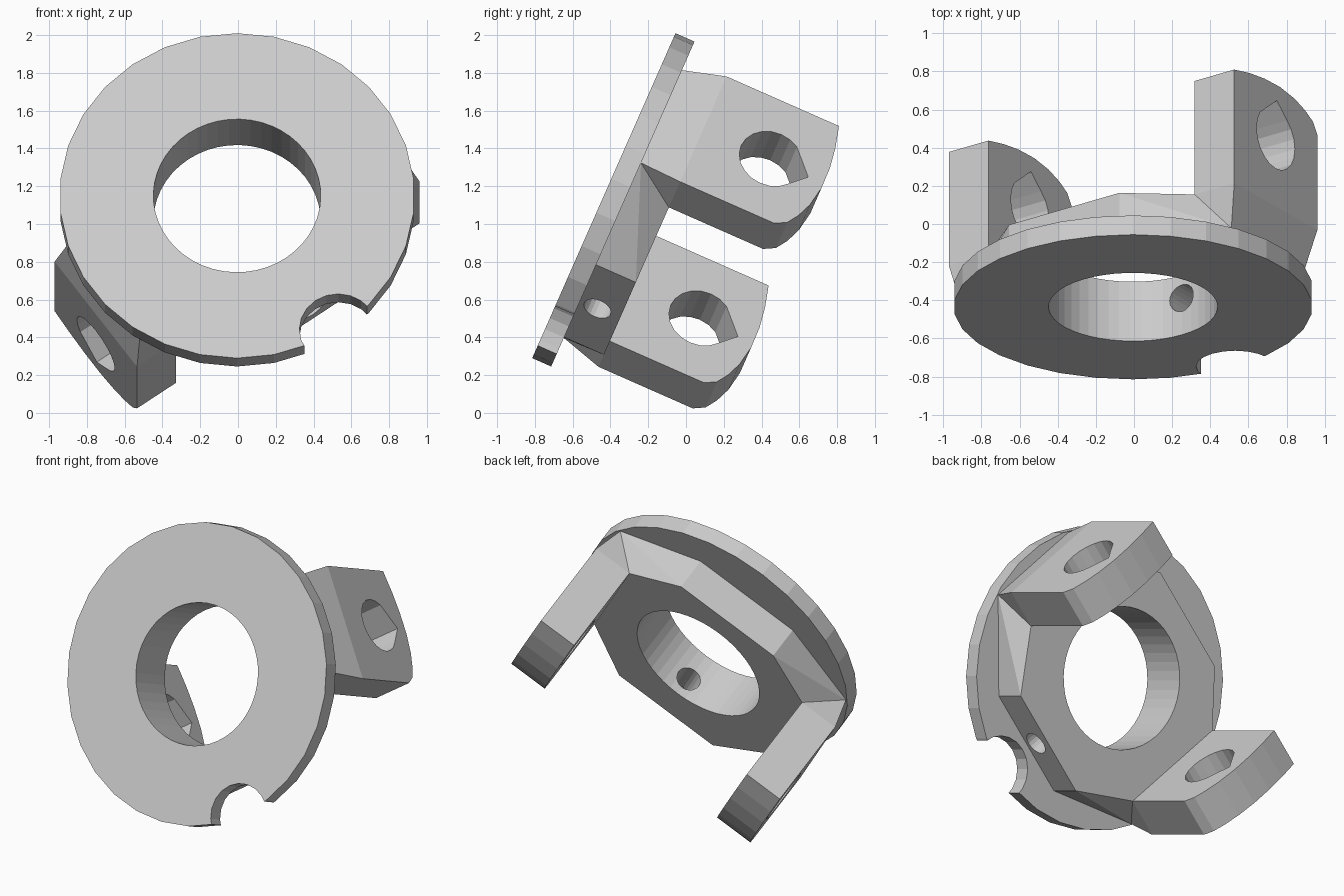
import bpy, bmesh
from math import sin, cos, pi, radians
from mathutils import Matrix, Vector

if "Cube" in bpy.data.objects:
    bpy.data.objects.remove(bpy.data.objects["Cube"])

SPIN = radians(35.6)    # ear direction around the disc axis
TILT = radians(66.2)    # lean of the disc
FRAME = (Matrix.Translation((-0.005, -0.435, 1.15))
         @ Matrix.Rotation(TILT, 4, 'X') @ Matrix.Rotation(SPIN, 4, 'Z'))

grey = bpy.data.materials.new("light grey")
grey.use_nodes = True
grey.diffuse_color = (0.6, 0.6, 0.6, 1)
grey.node_tree.nodes["Principled BSDF"].inputs["Base Color"].default_value = (0.6, 0.6, 0.6, 1)


def finish(name, bm):
    bmesh.ops.recalc_face_normals(bm, faces=bm.faces)
    mesh = bpy.data.meshes.new(name)
    bm.to_mesh(mesh)
    bm.free()
    mesh.materials.append(grey)
    ob = bpy.data.objects.new(name, mesh)
    ob.matrix_world = FRAME
    bpy.context.collection.objects.link(ob)
    return ob


# Local points are (radial, tangent, depth); depth grows towards the back
def hull(name, points):
    bm = bmesh.new()
    for r, t, d in points:
        bm.verts.new((r, t, -d))
    res = bmesh.ops.convex_hull(bm, input=bm.verts)
    loose = [v for v in bm.verts if not v.link_faces]
    bmesh.ops.delete(bm, geom=loose, context='VERTS')
    bmesh.ops.dissolve_limit(bm, angle_limit=radians(0.5), verts=bm.verts, edges=bm.edges)
    return finish(name, bm)


def prism(name, outline, start, end):
    bm = bmesh.new()
    face = bm.faces.new([bm.verts.new(Vector(p) + Vector(start)) for p in outline])
    ext = bmesh.ops.extrude_face_region(bm, geom=[face])
    moved = [g for g in ext["geom"] if isinstance(g, bmesh.types.BMVert)]
    bmesh.ops.translate(bm, verts=moved, vec=Vector(end) - Vector(start))
    return finish(name, bm)


def circle(radius, count, offset=0.0):
    return [(radius * cos(offset + 2 * pi * i / count),
             radius * sin(offset + 2 * pi * i / count)) for i in range(count)]


def cut(ob, *cutters):
    for c in cutters:
        mod = ob.modifiers.new("cut", 'BOOLEAN')
        mod.operation = 'DIFFERENCE'
        mod.solver = 'EXACT'
        mod.object = c
    bpy.context.view_layer.update()
    graph = bpy.context.evaluated_depsgraph_get()
    mesh = bpy.data.meshes.new_from_object(ob.evaluated_get(graph))
    ob.modifiers.clear()
    ob.data = mesh


BACK, FLANGE = 0.34, 0.11

# Flange disc
disc = prism("flange_disc", [(x, y, 0) for x, y in circle(0.94, 30, pi / 2 - SPIN)],
             (0, 0, 0), (0, 0, -FLANGE))

# Eight-sided hub, spreading towards the flange
hub_points = []
for s in (-1, 1):
    for d in (FLANGE, BACK):
        hub_points += [(s * 0.355, 0.62, d), (s * 0.36, -0.69, d)]
    for e in (-1, 1):
        hub_points += [(s * 0.665, e * 0.374, BACK), (s * 0.87, e * 0.33, FLANGE)]
hub = hull("hub_block", hub_points)

# Two ears with one sharp and one rounded end corner
END = [(0.374, 0.99), (0.233, 1.02), (0.1, 1.036), (-0.04, 1.038), (-0.17, 1.018),
       (-0.265, 0.985), (-0.336, 0.945), (-0.375, 0.885)]
ears = []
for s, name in ((1, "upper_ear"), (-1, "lower_ear")):
    pts = [(s * r, t, d) for r in (0.665, 0.92)
           for t, d in END + [(0.374, BACK), (-0.375, BACK)]]
    pts += [(s * r, e * 0.33, FLANGE) for r in (0.665, 0.87) for e in (-1, 1)]
    ears.append(hull(name, pts))

# Cutters: bore, rim notch, side hole and teardrop ear hole
bore = prism("bore_cutter", [(x, y, 0) for x, y in circle(0.443, 48)],
             (0, 0, 0.2), (0, 0, -0.6))
notch = prism("notch_cutter", [(x, y, 0) for x, y in circle(0.205, 20)],
              (-0.015, -0.94, 0.1), (-0.015, -0.94, -0.2))
side = prism("side_hole_cutter", [(x, 0, z) for x, z in circle(0.076, 20)],
             (0, -1, -0.21), (0, -0.2, -0.21))
tear = [(0, x, z) for x, z in circle(0.172, 20, -pi / 2)]
tear[0] = (0, -0.01, -0.22)
tear[1:3] = []
tear[-1:] = []
ear_hole = prism("ear_hole_cutter", tear, (-1.2, 0, -0.73), (1.2, 0, -0.73))
cutters = (bore, notch, side, ear_hole)

cut(disc, bore, notch)
cut(hub, bore, side)
for ear in ears:
    cut(ear, ear_hole)
for c in cutters:
    bpy.data.objects.remove(c)
